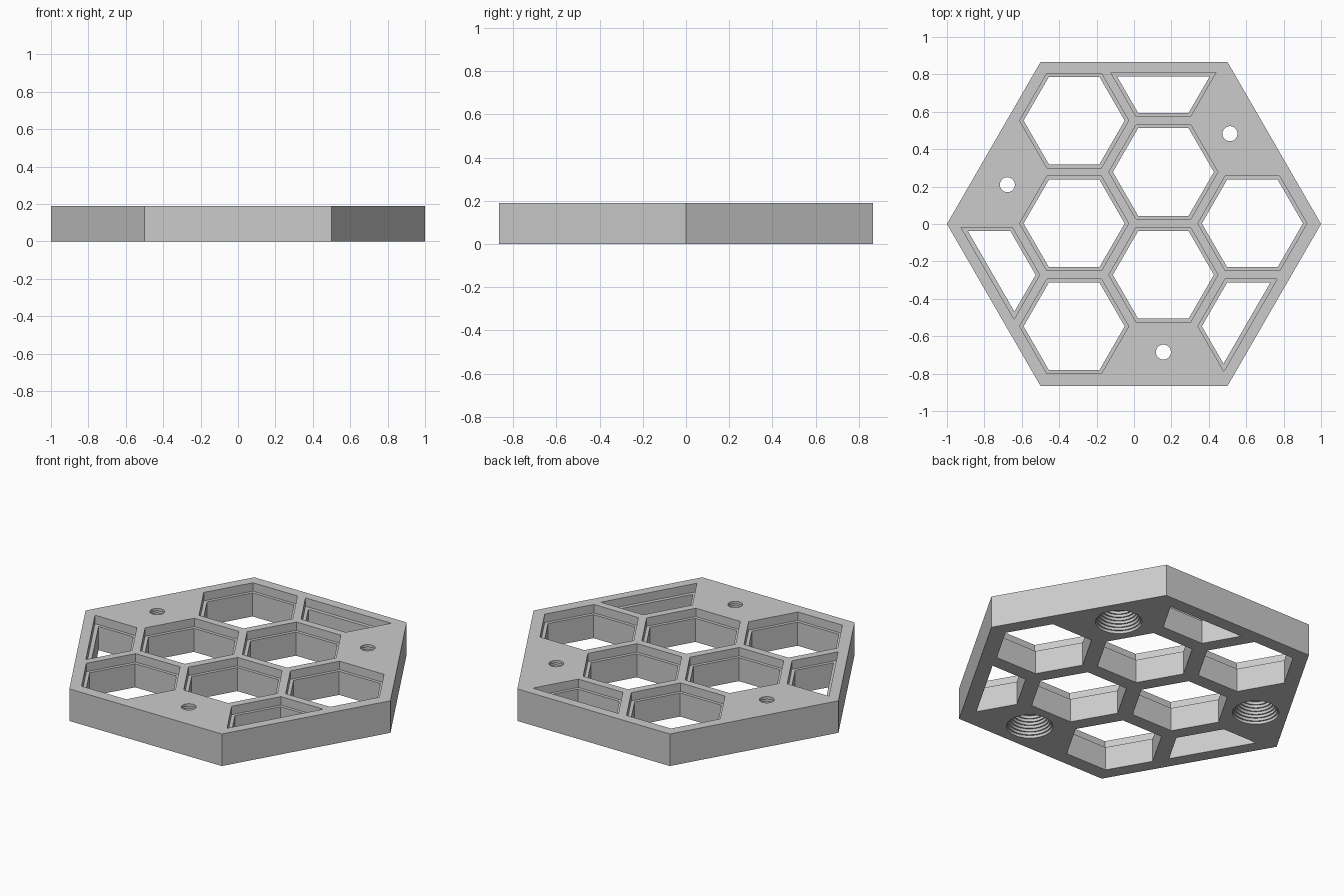
import bpy, bmesh, math

if "Cube" in bpy.data.objects:
    bpy.data.objects.remove(bpy.data.objects["Cube"])

H = 0.19            # plate thickness
LEDGE = 0.05        # depth of the wider recess at the top of each cell
S3 = math.sqrt(3)


def hexagon(cx, cy, apothem):
    r = apothem * 2 / S3
    return [(cx + r * math.cos(math.radians(60 * i)),
             cy + r * math.sin(math.radians(60 * i))) for i in range(6)]


def clip_to_hexagon(poly, apothem):
    """Keep the part of a polygon inside a centred hexagon."""
    for i in range(6):
        a = math.radians(30 + 60 * i)
        nx, ny = math.cos(a), math.sin(a)
        out = []
        for p, q in zip(poly, poly[1:] + poly[:1]):
            dp = p[0] * nx + p[1] * ny - apothem
            dq = q[0] * nx + q[1] * ny - apothem
            if dp <= 0:
                out.append(p)
            if dp * dq < 0:
                t = dp / (dp - dq)
                out.append((p[0] + t * (q[0] - p[0]), p[1] + t * (q[1] - p[1])))
        poly = out
    return poly


def add_prism(bm, poly, z0, z1):
    low = [bm.verts.new((x, y, z0)) for x, y in poly]
    high = [bm.verts.new((x, y, z1)) for x, y in poly]
    bm.faces.new(low[::-1])
    bm.faces.new(high)
    n = len(poly)
    for i in range(n):
        j = (i + 1) % n
        bm.faces.new((low[i], low[j], high[j], high[i]))


def add_turned(bm, cx, cy, profile, sides=48):
    """Closed solid of revolution from (radius, z) points, bottom to top."""
    rings = [[bm.verts.new((cx + r * math.cos(2 * math.pi * i / sides),
                            cy + r * math.sin(2 * math.pi * i / sides), z))
              for i in range(sides)] for r, z in profile]
    bm.faces.new(rings[0][::-1])
    bm.faces.new(rings[-1])
    for a, b in zip(rings, rings[1:]):
        for i in range(sides):
            j = (i + 1) % sides
            bm.faces.new((a[i], a[j], b[j], b[i]))


def make_object(name, bm):
    me = bpy.data.meshes.new(name)
    bm.to_mesh(me)
    bm.free()
    ob = bpy.data.objects.new(name, me)
    bpy.context.collection.objects.link(ob)
    return ob


# Hexagonal plate
bm = bmesh.new()
add_prism(bm, hexagon(0, 0, S3 / 2), 0, H)
plate = make_object("honeycomb_plate", bm)
grey = bpy.data.materials.new("light grey")
grey.diffuse_color = (0.6, 0.6, 0.6, 1)
grey.use_nodes = True
grey.node_tree.nodes["Principled BSDF"].inputs["Base Color"].default_value = grey.diffuse_color
plate.data.materials.append(grey)

# Honeycomb cells: six whole ones and three cut short by the rim
cells = [(-0.32, 0.553), (-0.32, 0.003), (-0.32, -0.547),
         (0.157, 0.278), (0.157, -0.272), (0.633, 0.003),
         (0.157, 0.828), (-0.796, -0.272), (0.633, -0.547)]
through, recess = bmesh.new(), bmesh.new()
for cx, cy in cells:
    add_prism(through, clip_to_hexagon(hexagon(cx, cy, 0.234), 0.788), -0.1, H + 0.1)
    add_prism(recess, clip_to_hexagon(hexagon(cx, cy, 0.2525), 0.81), H - LEDGE, H + 0.1)

# Screw holes: small at the top, widening downwards in fine steps
STEPS = 12
profile = [(0.125, -0.05)]
for i in range(STEPS):
    r = 0.125 - (0.125 - 0.04) * i / (STEPS - 1)
    if i:
        profile.append((r, H * i / STEPS))
    profile.append((r, H * (i + 1) / STEPS if i < STEPS - 1 else H + 0.05))
screws = bmesh.new()
for cx, cy in [(0.513, 0.483), (-0.677, 0.21), (0.157, -0.685)]:
    add_turned(screws, cx, cy, profile)

# Cut everything out of the plate
cutters = [make_object("cell_cutter", through), make_object("recess_cutter", recess),
           make_object("screw_hole_cutter", screws)]
for cutter in cutters:
    cutter.hide_render = True
    mod = plate.modifiers.new(cutter.name, 'BOOLEAN')
    mod.operation = 'DIFFERENCE'
    mod.solver = 'EXACT'
    mod.object = cutter
bpy.context.view_layer.objects.active = plate
plate.select_set(True)
for mod in list(plate.modifiers):
    bpy.ops.object.modifier_apply(modifier=mod.name)
for cutter in cutters:
    bpy.data.objects.remove(cutter)
bpy.ops.object.shade_smooth_by_angle(angle=math.radians(20))
